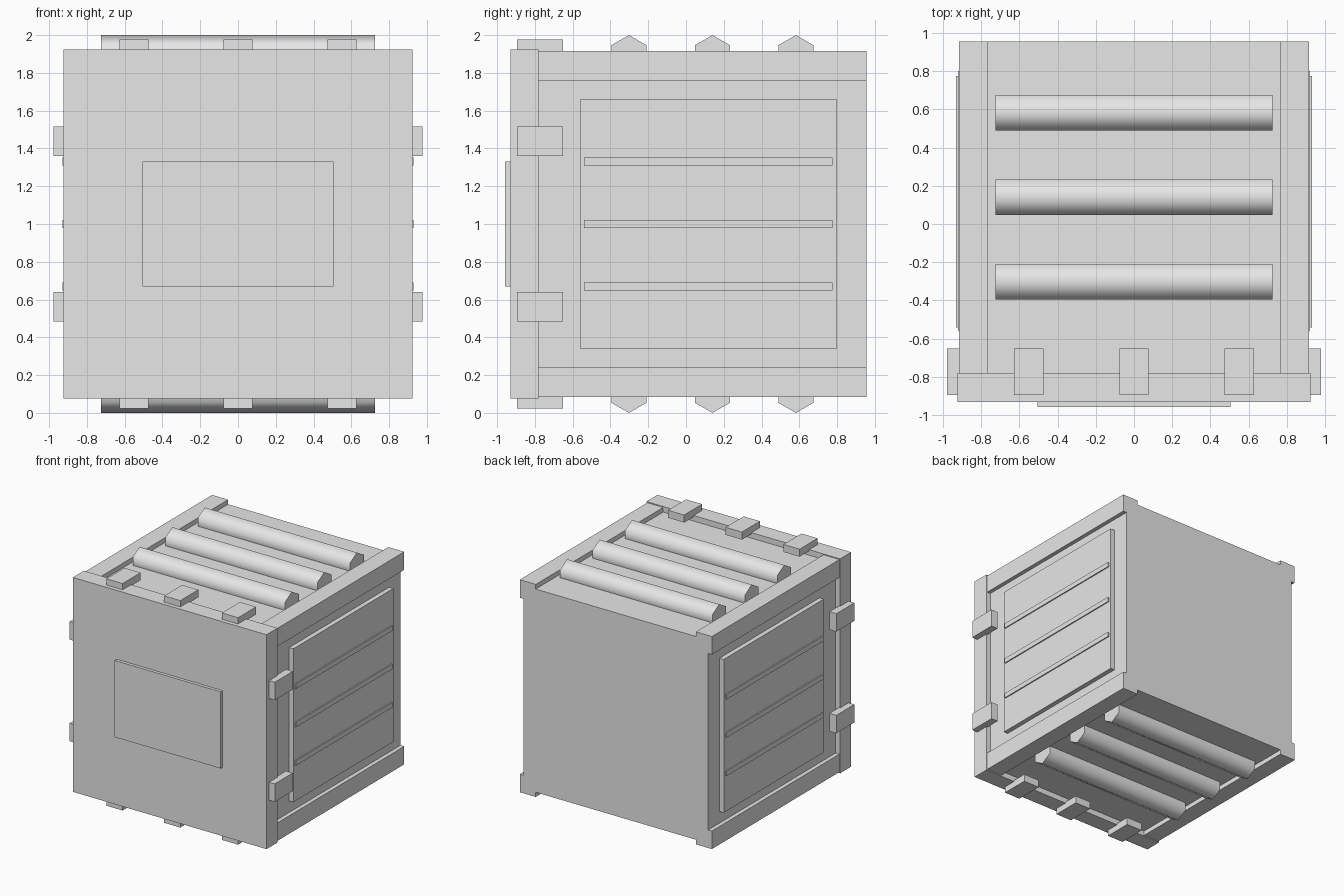
import bpy
import math

cube = bpy.data.objects.get("Cube")
if cube:
    bpy.data.objects.remove(cube, do_unlink=True)

grey = bpy.data.materials.new("light_grey")
grey.use_nodes = True
grey.diffuse_color = (0.8, 0.8, 0.8, 1)
grey.node_tree.nodes["Principled BSDF"].inputs["Base Color"].default_value = (0.8, 0.8, 0.8, 1)

MID_Z = 1.0  # height of the crate's centre


def box(name, x, y, z):
    """Box from (low, high) ranges; z is relative to the crate's centre."""
    ranges = (x, y, (z[0] + MID_Z, z[1] + MID_Z))
    bpy.ops.mesh.primitive_cube_add(size=1, location=[(a + b) / 2 for a, b in ranges])
    ob = bpy.context.object
    ob.name = name
    ob.scale = [b - a for a, b in ranges]
    bpy.ops.object.transform_apply(location=False, rotation=False, scale=True)
    ob.data.materials.append(grey)
    return ob


def span(sign, low, high):
    return tuple(sorted((sign * low, sign * high)))


def around(centre, half):
    return (centre - half, centre + half)


# Main body and front lid
box("body", (-0.88, 0.88), (-0.79, 0.955), (-0.875, 0.875))
box("front_lid", (-0.923, 0.923), (-0.93, -0.78), (-0.923, 0.923))
box("front_plate", (-0.505, 0.505), (-0.957, -0.92), (-0.33, 0.33))

SIDES = ((1, "left"), (-1, "right"))
LEVELS = ((1, "top"), (-1, "bottom"))

# Edge rails running front to back
for sx, side in SIDES:
    for sz, level in LEVELS:
        box(f"{level}_{side}_rail", span(sx, 0.763, 0.915), (-0.78, 0.955), span(sz, 0.76, 0.915))

# Side panels with thin ribs and two lid clips
for sx, side in SIDES:
    box(f"{side}_panel", span(sx, 0.87, 0.92), (-0.56, 0.80), (-0.66, 0.66))
    for i in (-1, 0, 1):
        box(f"{side}_panel_rib", span(sx, 0.91, 0.93), (-0.54, 0.775), around(i * 0.33, 0.021))
    for sz in (1, -1):
        box(f"{side}_clip", span(sx, 0.912, 0.977), (-0.895, -0.65), span(sz, 0.36, 0.515))

# Top and bottom lid clips and six-sided bars
for sz, level in LEVELS:
    for i in (-1, 0, 1):
        box(f"{level}_clip", around(i * 0.55, 0.077), (-0.895, -0.65), span(sz, 0.912, 0.977))
        bpy.ops.mesh.primitive_cylinder_add(
            vertices=6, radius=0.108, depth=1.45,
            location=(0, 0.14 + i * 0.442, MID_Z + sz * 0.892),
            rotation=(0, math.pi / 2, 0))
        bar = bpy.context.object
        bar.name = f"{level}_bar"
        bpy.ops.object.transform_apply(location=False, rotation=True, scale=False)
        # Turn the section so that a ridge points straight up
        top = max(v.co.z for v in bar.data.vertices)
        if top < 0.1:
            bar.rotation_euler.x = math.pi / 6
        bar.data.materials.append(grey)
        bpy.ops.object.shade_smooth_by_angle(angle=math.radians(70))
